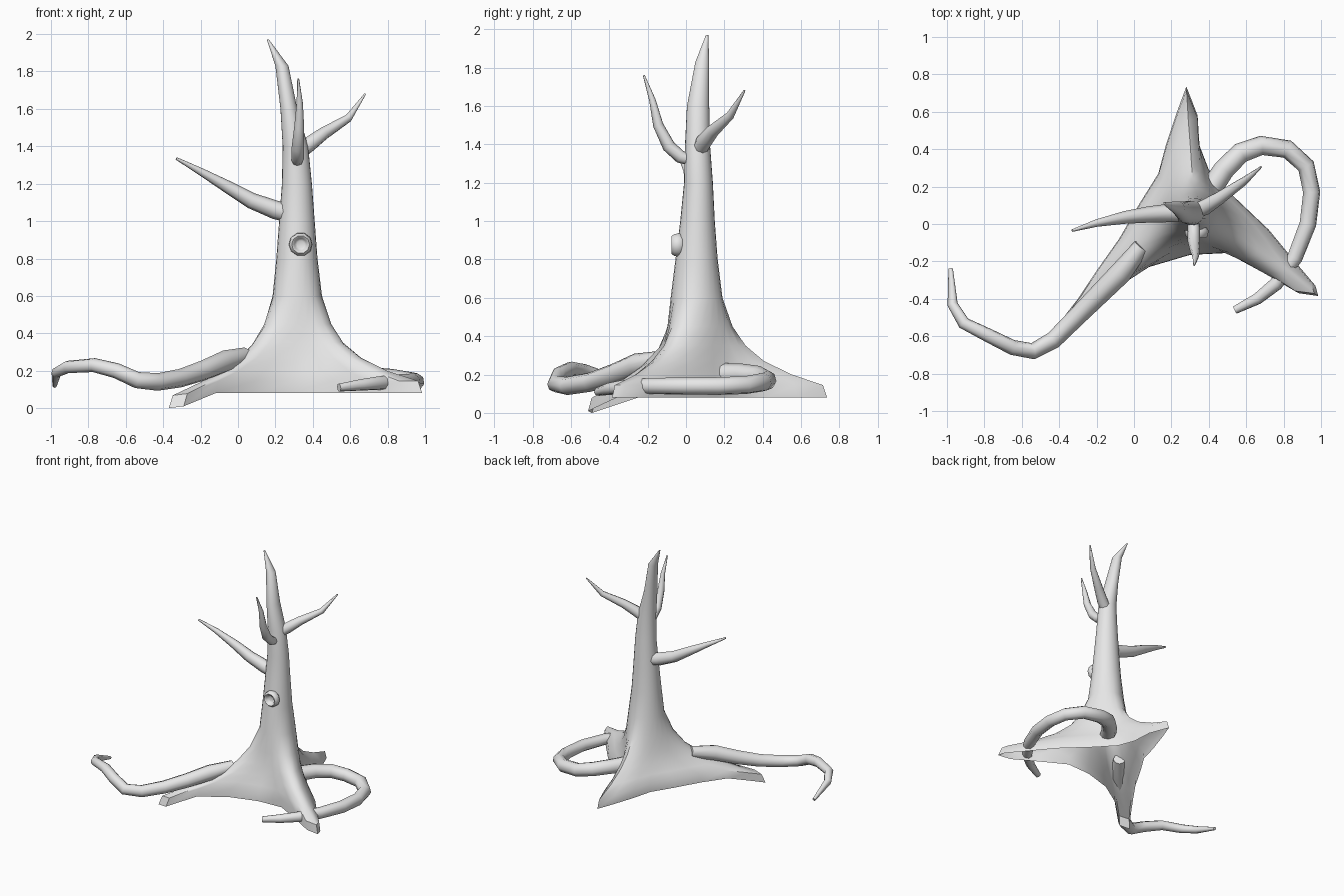
import bpy, bmesh, math
from mathutils import Vector

cube = bpy.data.objects.get("Cube")
if cube:
    bpy.data.objects.remove(cube, do_unlink=True)

bark = bpy.data.materials.new("grey_bark")
bark.use_nodes = True
bark.diffuse_color = (0.8, 0.8, 0.8, 1)
bark.node_tree.nodes["Principled BSDF"].inputs["Base Color"].default_value = (0.8, 0.8, 0.8, 1)


def add_object(name, mesh, angle=50):
    obj = bpy.data.objects.new(name, mesh)
    bpy.context.collection.objects.link(obj)
    mesh.materials.clear()
    mesh.materials.append(bark)
    bpy.ops.object.select_all(action='DESELECT')
    obj.select_set(True)
    bpy.context.view_layer.objects.active = obj
    bpy.ops.object.shade_smooth_by_angle(angle=math.radians(angle))
    return obj


def loft(name, rings, cap_end=True):
    """Skin a stack of equal-length closed rings."""
    bm = bmesh.new()
    loops = [[bm.verts.new(p) for p in ring] for ring in rings]
    n = len(loops[0])
    for a, b in zip(loops, loops[1:]):
        for i in range(n):
            j = (i + 1) % n
            bm.faces.new((a[i], a[j], b[j], b[i]))
    if cap_end:
        bm.faces.new(loops[-1])
    bm.normal_update()
    mesh = bpy.data.meshes.new(name)
    bm.to_mesh(mesh)
    bm.free()
    return add_object(name, mesh)


def tapered_tube(name, points):
    """Round limb through points given as x, y, z, radius."""
    curve = bpy.data.curves.new(name + "_path", 'CURVE')
    curve.dimensions = '3D'
    curve.bevel_depth = 1
    curve.bevel_resolution = 2
    curve.use_fill_caps = True
    spline = curve.splines.new('POLY')
    spline.points.add(len(points) - 1)
    for p, (x, y, z, r) in zip(spline.points, points):
        p.co = (x, y, z, 1)
        p.radius = r
    path = bpy.data.objects.new(name + "_path", curve)
    bpy.context.collection.objects.link(path)
    graph = bpy.context.evaluated_depsgraph_get()
    mesh = bpy.data.meshes.new_from_object(path.evaluated_get(graph))
    bpy.data.objects.remove(path, do_unlink=True)
    mesh.name = name
    return add_object(name, mesh)


# Trunk: round rings that spread into a three-lobed foot
foot = [(.985, -.385), (.97, -.33), (.86, -.2), (.72, -.03), (.52, .16), (.4, .29),
        (.35, .42), (.34, .58), (.28, .735), (.23, .6), (.17, .42), (.13, .27),
        (.03, .11), (-.08, -.08), (-.2, -.25), (-.3, -.4), (-.37, -.49), (-.29, -.51),
        (-.12, -.36), (.08, -.23), (.3, -.165), (.5, -.155), (.7, -.265), (.88, -.37)]
droop = {15: .05, 16: .08, 17: .07}  # one lobe tip hangs lower

# height, centre x, centre y, radius x, radius y, spread toward the foot
levels = [(.08, .3, .04, .16, .16, 1), (.145, .3, .04, .16, .16, .96),
          (.2, .31, .05, .16, .16, .65), (.27, .315, .05, .155, .155, .38),
          (.35, .315, .055, .15, .15, .2), (.45, .317, .055, .145, .145, .08),
          (.6, .317, .055, .132, .135, 0), (.8, .315, .055, .11, .11, 0),
          (1, .315, .06, .095, .09, 0), (1.2, .315, .065, .08, .075, 0),
          (1.4, .307, .06, .068, .065, 0), (1.6, .272, .063, .045, .058, 0),
          (1.83, .235, .085, .035, .036, 0), (1.97, .16, .11, .006, .006, 0)]
rings = []
for z, cx, cy, rx, ry, f in levels:
    ring = []
    for i, (fx, fy) in enumerate(foot):
        a = math.radians(-30 + 15 * i)
        round_point = Vector((cx + rx * math.cos(a), cy + ry * math.sin(a), z))
        foot_point = Vector((fx, fy, z - droop.get(i, 0)))
        ring.append(round_point.lerp(foot_point, f))
    rings.append(ring)
loft("trunk", rings)

# Long roots
tapered_tube("hooked_root", [
    (.04, -.12, .28, .045), (-.07, -.26, .25, .06), (-.19, -.38, .2, .055),
    (-.31, -.5, .16, .05), (-.43, -.62, .14, .047), (-.54, -.68, .15, .044),
    (-.65, -.66, .2, .041), (-.77, -.6, .23, .038), (-.91, -.53, .22, .034),
    (-.97, -.43, .19, .028), (-.98, -.24, .12, .012)])
tapered_tube("curled_root", [
    (.4, .17, .2, .06), (.48, .29, .2, .057), (.57, .38, .19, .055),
    (.68, .42, .17, .052), (.82, .4, .16, .05), (.92, .31, .145, .048),
    (.95, .17, .14, .047), (.93, 0, .14, .046), (.86, -.18, .14, .043),
    (.76, -.32, .135, .038), (.66, -.4, .125, .032), (.54, -.46, .11, .022)])

# Branches
tapered_tube("right_branch", [
    (.28, .06, 1.04, .05), (.2, .06, 1.06, .05), (.07, .05, 1.11, .043),
    (-.05, .035, 1.18, .034), (-.2, .005, 1.265, .02), (-.33, -.035, 1.335, .007)])
tapered_tube("left_branch", [
    (.33, .07, 1.37, .04), (.38, .09, 1.41, .042), (.46, .14, 1.47, .034),
    (.59, .23, 1.55, .022), (.68, .305, 1.68, .005)])
tapered_tube("front_branch", [
    (.315, .02, 1.32, .03), (.32, -.03, 1.335, .034), (.32, -.09, 1.39, .034),
    (.327, -.145, 1.5, .027), (.33, -.175, 1.63, .017), (.322, -.22, 1.76, .005)])

# Hollow knot on the front of the trunk
profile = [(.05, -.015), (.064, -.035), (.06, -.062), (.048, -.075),
           (.037, -.068), (.032, -.052), (.02, -.046)]
loft("knot", [[Vector((.335 + r * math.cos(k * math.tau / 10), y,
                       .875 + r * math.sin(k * math.tau / 10))) for k in range(10)]
              for r, y in profile])
